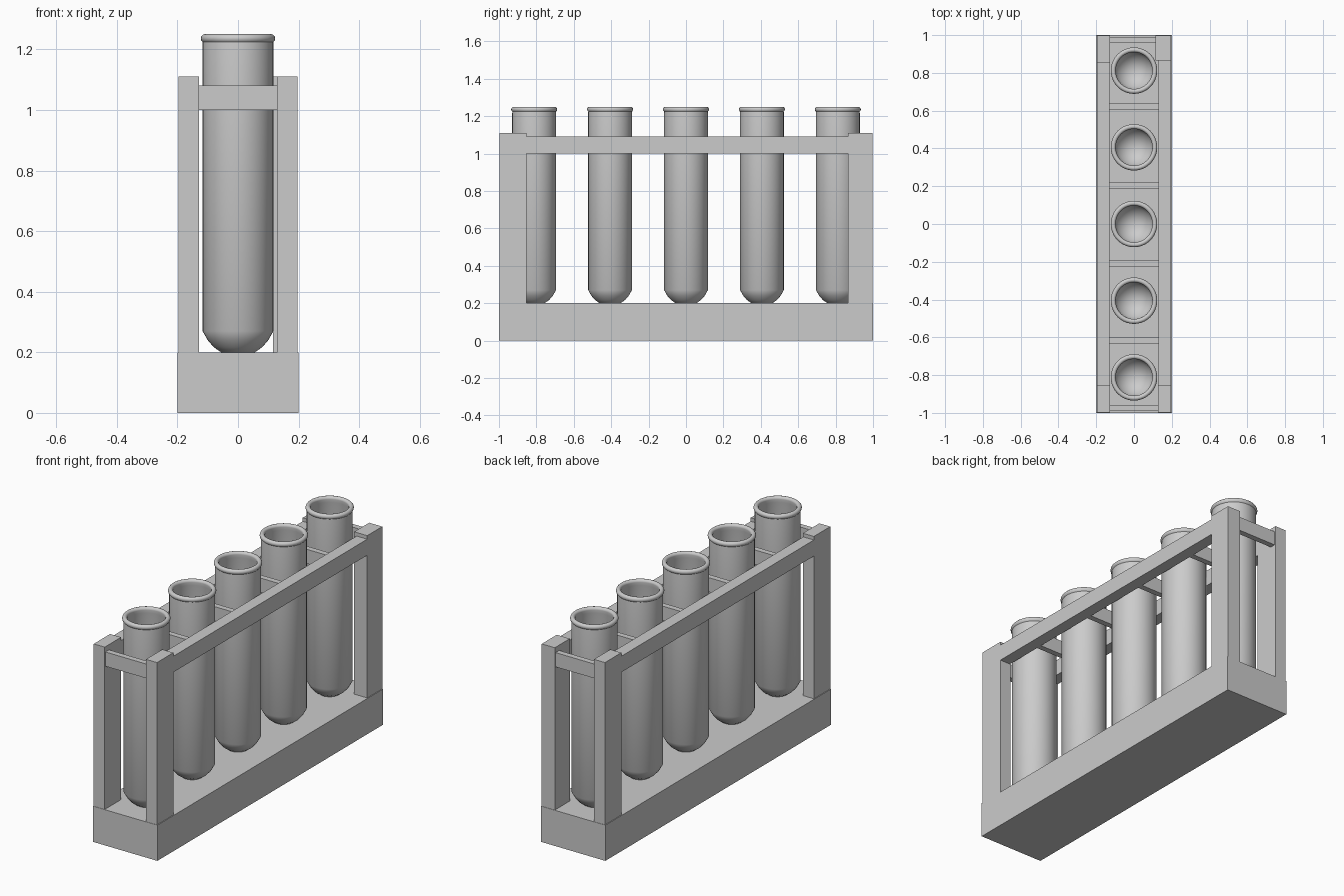
import bpy, bmesh, math

if "Cube" in bpy.data.objects:
    bpy.data.objects.remove(bpy.data.objects["Cube"])


def finish(bm, name):
    mesh = bpy.data.meshes.new(name)
    bmesh.ops.recalc_face_normals(bm, faces=bm.faces[:])
    bm.to_mesh(mesh)
    bm.free()
    ob = bpy.data.objects.new(name, mesh)
    bpy.context.collection.objects.link(ob)
    return ob


def box(name, x, y, z):
    """Box from (min, max) ranges on each axis."""
    bm = bmesh.new()
    bmesh.ops.create_cube(bm, size=1)
    for v in bm.verts:
        v.co = [(r[0] + r[1]) / 2 + c * (r[1] - r[0]) for c, r in zip(v.co, (x, y, z))]
    return finish(bm, name)


def lathe(name, profile, steps=40):
    bm = bmesh.new()
    verts = [bm.verts.new((r, 0, z)) for r, z in profile]
    edges = [bm.edges.new(p) for p in zip(verts, verts[1:])]
    bmesh.ops.spin(bm, geom=verts + edges, cent=(0, 0, 0), axis=(0, 0, 1),
                   angle=2 * math.pi, steps=steps)
    bmesh.ops.remove_doubles(bm, verts=bm.verts[:], dist=1e-5)
    return finish(bm, name)


# Base block
box("base", (-0.2, 0.2), (-1, 1), (0, 0.2))

# Corner posts (the back right one is slightly different in section)
POST_Z = (0.2, 1.11)
box("front_left_post", (-0.196, -0.128), (-0.998, -0.853), POST_Z)
box("front_right_post", (0.128, 0.196), (-0.998, -0.853), POST_Z)
box("back_left_post", (-0.196, -0.128), (0.853, 0.998), POST_Z)
box("back_right_post", (0.115, 0.196), (0.865, 0.998), POST_Z)

# Long side rails
box("left_rail", (-0.196, -0.13), (-0.86, 0.86), (1.0, 1.09))
box("right_rail", (0.13, 0.196), (-0.86, 0.87), (1.0, 1.09))

# Cross bars at the ends and between the tubes
for i, y in enumerate((-0.975, -0.617, -0.21, 0.205, 0.623, 0.975)):
    box(f"cross_bar_{i + 1}", (-0.135, 0.135), (y - 0.016, y + 0.016), (1.0, 1.08))

# Test tubes: outer wall, rolled lip, inner wall
profile = [(0, 0.188), (0.03, 0.19), (0.056, 0.2), (0.08, 0.217), (0.1, 0.24), (0.117, 0.27),
           (0.117, 1.217)]
for k in range(9):  # half-round lip
    a = math.radians(-60 + 30 * k)
    profile.append((0.11 + 0.013 * math.cos(a), 1.236 + 0.014 * math.sin(a)))
profile += [(0.102, 1.217), (0.102, 0.28), (0.085, 0.25), (0.06, 0.225), (0.03, 0.21), (0, 0.207)]
for i in range(5):
    tube = lathe(f"test_tube_{i + 1}", profile)
    tube.location.y = (i - 2) * 0.406
    bpy.ops.object.select_all(action='DESELECT')
    tube.select_set(True)
    bpy.context.view_layer.objects.active = tube
    bpy.ops.object.shade_smooth_by_angle(angle=math.radians(40))
